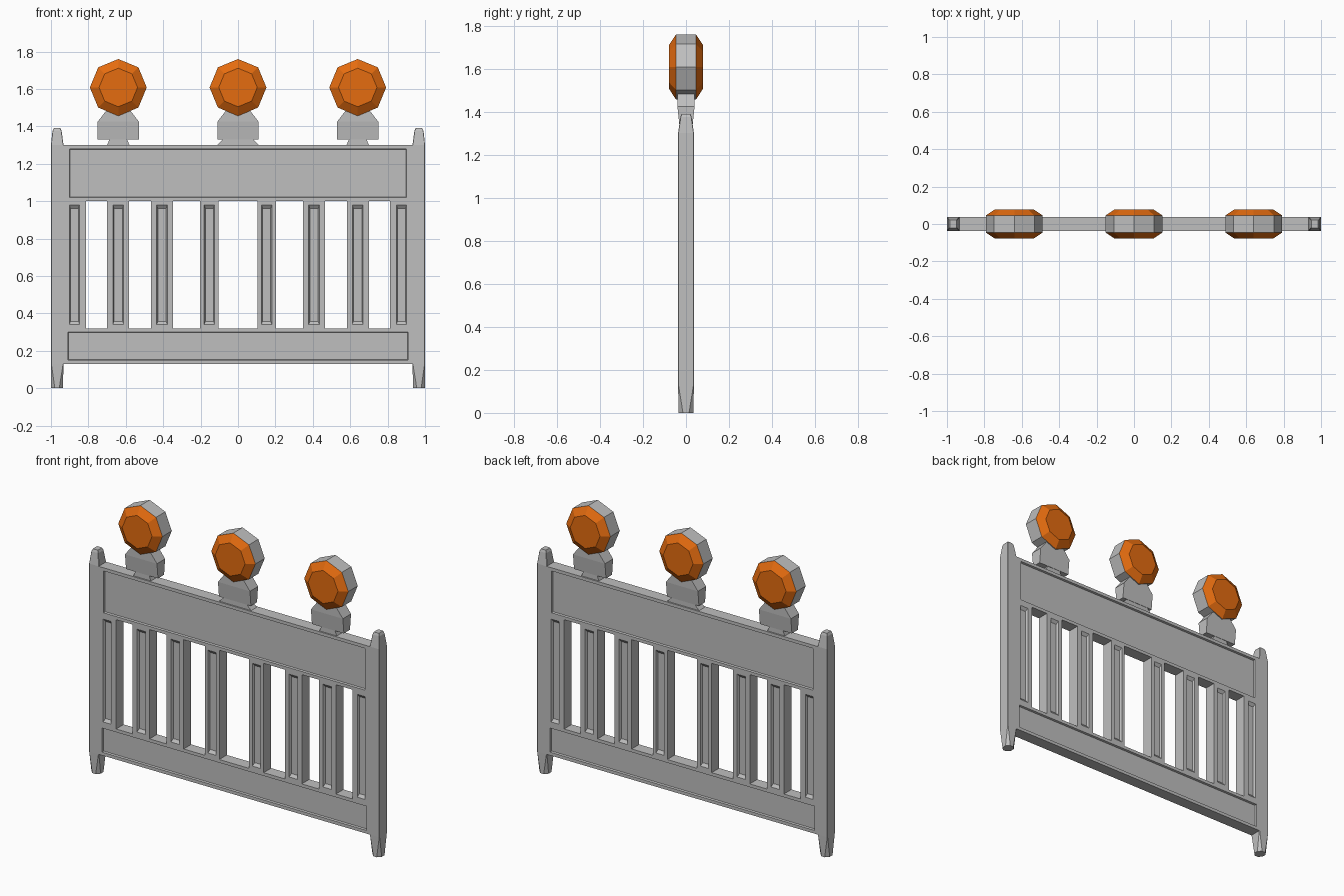
import bpy, bmesh, math

if "Cube" in bpy.data.objects:
    bpy.data.objects.remove(bpy.data.objects["Cube"])


def material(name, rgb):
    m = bpy.data.materials.new(name)
    m.diffuse_color = (*rgb, 1)
    m.use_nodes = True
    m.node_tree.nodes["Principled BSDF"].inputs["Base Color"].default_value = m.diffuse_color
    return m


GREY = material("grey plastic", (0.52, 0.52, 0.52))
ORANGE = material("orange lens", (0.78, 0.15, 0.005))
HALF = 0.037  # half thickness of the panel


def finish(name, bm, mats=(GREY,)):
    bmesh.ops.recalc_face_normals(bm, faces=bm.faces[:])
    me = bpy.data.meshes.new(name)
    bm.to_mesh(me)
    bm.free()
    for m in mats:
        me.materials.append(m)
    ob = bpy.data.objects.new(name, me)
    bpy.context.collection.objects.link(ob)
    return ob


def loft(name, rings, mats=(GREY,), end_bands=False):
    """Skin equal-length rings of points; optionally give the end bands material 1."""
    bm = bmesh.new()
    vs = [[bm.verts.new(p) for p in r] for r in rings]
    n = len(vs[0])
    last = len(vs) - 2
    for k in range(last + 1):
        for i in range(n):
            j = (i + 1) % n
            f = bm.faces.new((vs[k][i], vs[k][j], vs[k + 1][j], vs[k + 1][i]))
            f.material_index = int(end_bands and k in (0, last))
    for r in (vs[0], vs[-1]):
        bm.faces.new(r).material_index = int(end_bands)
    return finish(name, bm, mats)


def rect(x0, x1, hy, z, cut=None):
    """Horizontal rectangle, with cut corners when cut is given."""
    if cut is None:
        return [(x0, -hy, z), (x1, -hy, z), (x1, hy, z), (x0, hy, z)]
    c = cut
    return [(x0 + c, -hy, z), (x1 - c, -hy, z), (x1, -hy + c, z), (x1, hy - c, z),
            (x1 - c, hy, z), (x0 + c, hy, z), (x0, hy - c, z), (x0, -hy + c, z)]


def recessed_bar(name, outer, inner, slope, depth, walls):
    """Bar with a sunken field front and back; walls: 0 bottom, 1 right, 2 top, 3 left."""
    bm = bmesh.new()

    def loop(b, y, dx=0, dz=0):
        x0, x1, z0, z1 = b[0] + dx, b[1] - dx, b[2] + dz, b[3] - dz
        return [bm.verts.new(p) for p in ((x0, y, z0), (x1, y, z0), (x1, y, z1), (x0, y, z1))]

    edges = []
    for s in (-1, 1):
        a, b = loop(outer, s * HALF), loop(inner, s * HALF)
        c = loop(inner, s * (HALF - depth), *slope)
        for p, q in ((a, b), (b, c)):
            for i in range(4):
                j = (i + 1) % 4
                bm.faces.new((p[i], p[j], q[j], q[i]))
        bm.faces.new(c)
        edges.append(a)
    a, b = edges
    for i in walls:
        j = (i + 1) % 4
        bm.faces.new((a[i], a[j], b[j], b[i]))
    return finish(name, bm)


# Rails
recessed_bar("top_rail", (-0.935, 0.935, 1.0, 1.3), (-0.9, 0.9, 1.02, 1.28),
             (0.003, 0.003), 0.012, (0, 2))
recessed_bar("bottom_rail", (-0.935, 0.935, 0.13, 0.32), (-0.91, 0.91, 0.15, 0.30),
             (0.003, 0.003), 0.012, (0, 2))

# Slats: outer left/right, groove left/right, mirrored
SLATS = ((0.103, 0.203, 0.125, 0.181), (0.348, 0.465, 0.378, 0.435),
         (0.583, 0.70, 0.611, 0.669), (0.813, 0.935, 0.847, 0.902))
for s, side in ((-1, "left"), (1, "right")):
    for k, (a, b, c, d) in enumerate(SLATS):
        o, g = sorted((s * a, s * b)), sorted((s * c, s * d))
        recessed_bar(f"slat_{side}_{k}", (*o, 0.32, 1.0), (*g, 0.34, 0.98),
                     (0.006, 0.018), 0.014, (1, 3))

    # End posts with tapered tops and rounded feet
    def ring(a, b, hy, z, cut):
        return rect(*sorted((s * a, s * b)), hy, z, cut)
    loft(f"post_{side}", [ring(0.936, 0.999, 0.034, 0, 0.02),
                          ring(0.933, 1.0, HALF, 0.13, 0.002),
                          ring(0.933, 1.0, HALF, 1.3, 0.002),
                          ring(0.943, 0.992, 0.026, 1.375, 0.002),
                          ring(0.95, 0.985, 0.021, 1.39, 0.002)])

# Warning lamps
for x, side, top, low in ((-0.64, "left", 0.047, 0.06), (0, "middle", 0.08, 0.11),
                          (0.64, "right", 0.047, 0.06)):
    loft(f"lamp_foot_{side}", [rect(x - low, x + low, 0.028, 1.3),
                               rect(x - top, x + top, 0.028, 1.33)])
    loft(f"lamp_base_{side}", [rect(x - w, x + w, hy, z) for w, hy, z in
                               ((0.11, 0.03, 1.33), (0.11, 0.04, 1.425), (0.06, 0.04, 1.49))])
    loft(f"lamp_head_{side}",
         [[(x + r * math.sin(i * math.pi / 4), y, 1.608 + r * math.cos(i * math.pi / 4))
           for i in range(8)]
          for y, r in ((-0.078, 0.103), (-0.046, 0.152), (0.046, 0.152), (0.078, 0.103))],
         (GREY, ORANGE), True)
